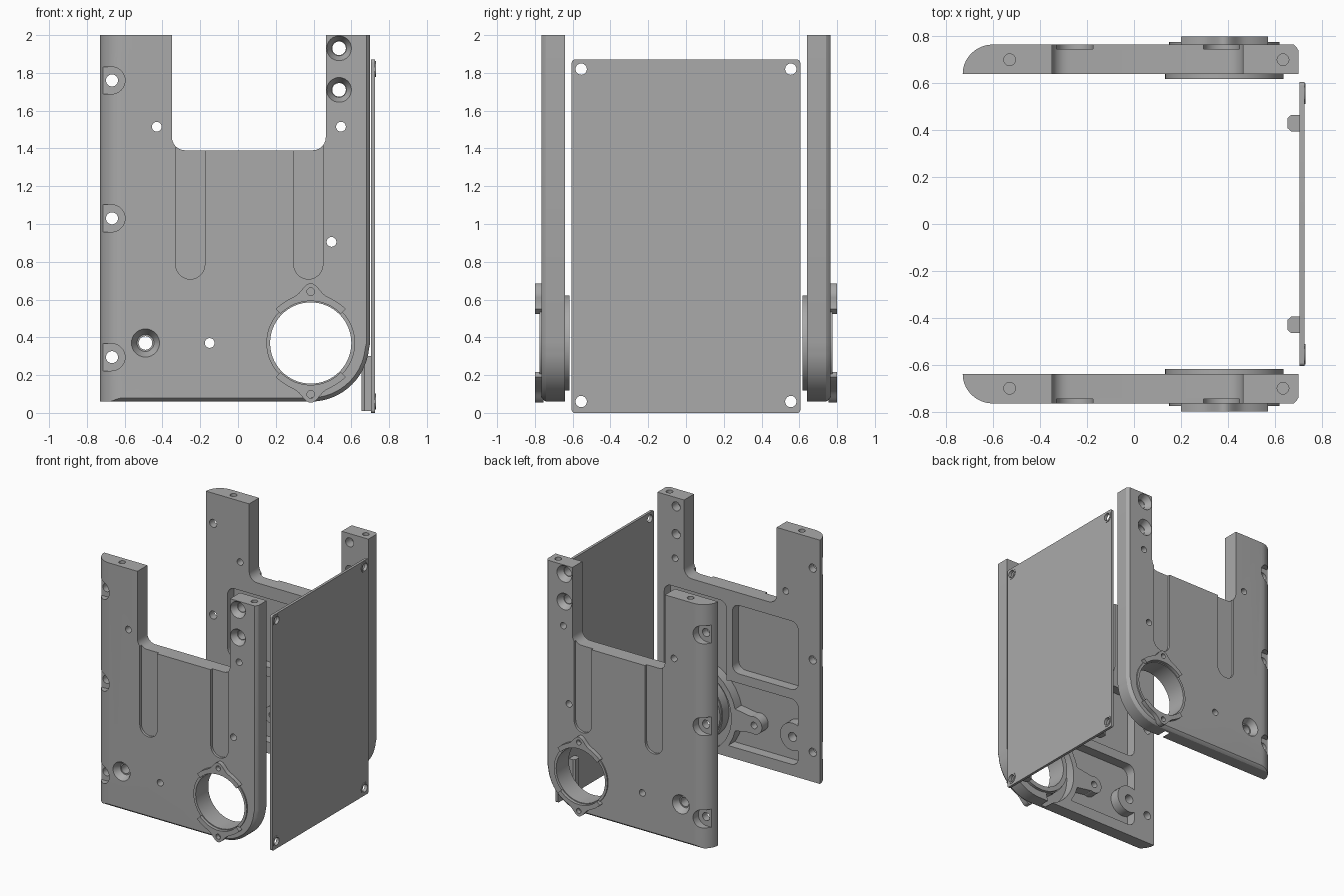
import bpy, bmesh
from math import sin, cos, pi, radians, exp
from mathutils import Matrix

if "Cube" in bpy.data.objects:
    bpy.data.objects.remove(bpy.data.objects["Cube"])

grey = bpy.data.materials.new("machined_grey")
grey.use_nodes = True
grey.diffuse_color = (0.4, 0.4, 0.4, 1)
grey.node_tree.nodes["Principled BSDF"].inputs["Base Color"].default_value = (0.4, 0.4, 0.4, 1)

INNER, OUTER = -0.64, -0.765      # faces of the front side plate
HUB = (0.385, 0.37)               # centre of the bearing hole (x, z)
FLOOR = -0.72                     # floor of the inside pockets


def loft(name, rings):
    """Solid through equal-length rings of 3D points, capped at both ends."""
    bm = bmesh.new()
    loops = [[bm.verts.new(p) for p in ring] for ring in rings]
    n = len(loops[0])
    for a, b in zip(loops, loops[1:]):
        for i in range(n):
            j = (i + 1) % n
            bm.faces.new((a[i], a[j], b[j], b[i]))
    bm.faces.new(loops[0][::-1])
    bm.faces.new(loops[-1])
    bmesh.ops.recalc_face_normals(bm, faces=bm.faces)
    me = bpy.data.meshes.new(name)
    bm.to_mesh(me)
    bm.free()
    me.materials.append(grey)
    ob = bpy.data.objects.new(name, me)
    bpy.context.collection.objects.link(ob)
    return ob


def prism(name, pts, y0, y1):
    return loft(name, [[(x, y, z) for x, z in pts] for y in (y0, y1)])


def arc(cx, cz, r, a0, a1, n):
    return [(cx + r * cos(radians(a0 + (a1 - a0) * i / n)),
             cz + r * sin(radians(a0 + (a1 - a0) * i / n))) for i in range(n + 1)]


def disc(c, r, y0, y1, r2=None, n=32):
    """Cylinder or cone along y."""
    return loft("disc", [[(x, y, z) for x, z in arc(*c, rad, 0, 360, n)[:-1]]
                         for y, rad in ((y0, r), (y1, r if r2 is None else r2))])


def rounded(x0, x1, z0, z1, r, y0, y1):
    pts = (arc(x1 - r, z1 - r, r, 0, 90, 6) + arc(x0 + r, z1 - r, r, 90, 180, 6)
           + arc(x0 + r, z0 + r, r, 180, 270, 6) + arc(x1 - r, z0 + r, r, 270, 360, 6))
    return prism("pocket", pts, y0, y1)


def boolean(ob, tools, op="DIFFERENCE"):
    """Apply the tools to the object and remove them."""
    for tool in tools:
        mod = ob.modifiers.new("cut", "BOOLEAN")
        mod.operation, mod.object, mod.solver = op, tool, "EXACT"
        tool.hide_render = True
        bpy.context.view_layer.update()
        ev = ob.evaluated_get(bpy.context.evaluated_depsgraph_get())
        me = bpy.data.meshes.new_from_object(ev)
        ob.modifiers.clear()
        ob.data = me
        bpy.data.objects.remove(tool)
    return ob


def plate_ring(t):
    """Plate outline at one depth: rounded left edge, chamfered bottom and right."""
    y = INNER + (OUTER - INNER) * sin(t)
    left = -0.73 + 0.13 * (1 - cos(t))
    c = max(0, -y - 0.745)
    pts = [(left, 0.06 + c)] + arc(*HUB, 0.31 - c, 270, 360, 16)
    pts[-1] = (0.70 - c, HUB[1])
    pts += [(0.70 - c, 2), (0.465, 2)]
    pts += arc(0.395, 1.46, 0.07, 0, -90, 6) + arc(-0.28, 1.46, 0.07, 270, 180, 6)
    pts += [(-0.35, 2), (left, 2)]
    return [(x, y, z) for x, z in pts]


# Side plate body
plate = loft("front_side_plate", [plate_ring(i * pi / 20) for i in range(11)])

# Inside pockets, with bosses and the rib around the bearing left standing
upper_left = rounded(-0.54, 0.04, 0.745, 1.29, 0.06, -0.6, FLOOR)
upper_right = boolean(rounded(0.09, 0.64, 0.6, 1.29, 0.06, -0.6, FLOOR),
                      [disc(HUB, 0.38, -0.5, -0.8), disc((0.495, 0.905), 0.07, -0.5, -0.8)])
lower = boolean(rounded(-0.54, 0.12, 0.15, 0.67, 0.06, -0.6, FLOOR),
                [disc(HUB, 0.38, -0.5, -0.8), disc((-0.15, 0.37), 0.07, -0.5, -0.8),
                 prism("web", [(-0.15, 0.31), (0.1, 0.27), (0.1, 0.47), (-0.15, 0.43)], -0.5, -0.8),
                 disc((-0.49, 0.37), 0.11, -0.5, -0.8)])
groove = prism("groove", arc(*HUB, 0.335, 95, 255, 24) + arc(*HUB, 0.26, 255, 95, 24), -0.6, FLOOR)
boolean(plate, [upper_left, upper_right, lower, groove])

# Shallow outside slots running down from the notch
for x in (-0.2525, 0.3725):
    pts = arc(x, 0.785, 0.077, 180, 360, 12) + [(x + 0.077, 1.5), (x - 0.077, 1.5)]
    boolean(plate, [prism("slot", pts, -0.745, -0.9)])

# Plain holes, countersunk holes and edge screw seats
for c in ((-0.43, 1.515), (0.545, 1.515), (0.495, 0.905), (-0.15, 0.37)):
    boolean(plate, [disc(c, 0.026, -0.5, -0.9, n=20)])
for c, r in (((0.535, 1.93), 0.066), ((0.535, 1.71), 0.066), ((-0.49, 0.37), 0.075)):
    boolean(plate, [disc(c, 0.036, -0.5, -0.9, n=24),
                    disc(c, r * 0.6, -0.715, OUTER - 0.001, r)])
for z in (1.76, 1.03, 0.295):
    seat = arc(-0.67, z, 0.072, -90, 90, 16) + [(-0.8, z + 0.072), (-0.8, z - 0.072)]
    boolean(plate, [prism("seat", seat, -0.70, -0.9), disc((-0.667, z), 0.032, -0.5, -0.9, n=24)])

# Screw holes in the top ends
for x in (-0.53, 0.635):
    boolean(plate, [loft("top_hole", [[(px, py, z) for px, py in arc(x, -0.70, 0.025, 0, 360, 20)[:-1]]
                                      for z in (1.85, 2.1)])])
boolean(plate, [disc(HUB, 0.225, -0.5, -0.9, n=64)])

# Bearing collar: sleeve with an inside flange
collar = boolean(disc(HUB, 0.235, -0.63, -0.775, n=64), [disc(HUB, 0.252, -0.617, -0.65, n=64)], "UNION")
boolean(collar, [disc(HUB, 0.215, -0.5, -0.9, n=64)])
collar.name = "front_bearing_collar"

# Crescent retaining tabs, each with a screw lobe
parts = [plate, collar]
for name, mid in (("upper", 90), ("lower", 270)):
    outer = []
    for i in range(49):
        a = -46 + 92 * i / 48
        r = 0.258 + 0.058 * exp(-(a / 11) ** 2)
        outer += arc(*HUB, r, mid + a, mid + a, 1)[:1]
    tab = prism("front_%s_tab" % name, outer + arc(*HUB, 0.222, mid + 46, mid - 46, 24), -0.755, -0.80)
    side = 1 if mid == 90 else -1
    boolean(tab, [disc((HUB[0], HUB[1] + side * 0.272), 0.02, -0.7, -0.9, n=20)])
    parts.append(tab)

# Mirrored set for the back
for ob in list(parts):
    me = ob.data.copy()
    me.transform(Matrix.Diagonal((1, -1, 1, 1)))
    me.flip_normals()
    twin = bpy.data.objects.new(ob.name.replace("front", "back"), me)
    bpy.context.collection.objects.link(twin)
    parts.append(twin)

# Thin end panel, drawn along y and turned to face +x
panel = rounded(-0.605, 0.605, 0, 1.87, 0.015, -0.705, -0.726)
for y in (-0.555, 0.555):
    for z in (0.06, 1.82):
        boolean(panel, [disc((y, z), 0.043, -0.715, -0.73)], "UNION")
        boolean(panel, [disc((y, z), 0.03, -0.6, -0.8)])
panel.name = "end_panel"
panel.data.transform(Matrix.Rotation(pi / 2, 4, "Z"))
parts.append(panel)

# Chamfered connector blocks on the inside of the panel
for name, y in (("front", -0.43), ("back", 0.43)):
    base = [(0.706, y - 0.035), (0.706, y + 0.035), (0.67, y + 0.035),
            (0.655, y + 0.022), (0.655, y - 0.022), (0.67, y - 0.035)]
    parts.append(loft(name + "_connector", [[(px, py, z) for px, py in base] for z in (0.01, 0.3)]))

# Smooth curved faces, keep edges crisp
bpy.ops.object.select_all(action="DESELECT")
for ob in parts:
    ob.select_set(True)
bpy.context.view_layer.objects.active = plate
bpy.ops.object.shade_smooth_by_angle(angle=radians(30))
